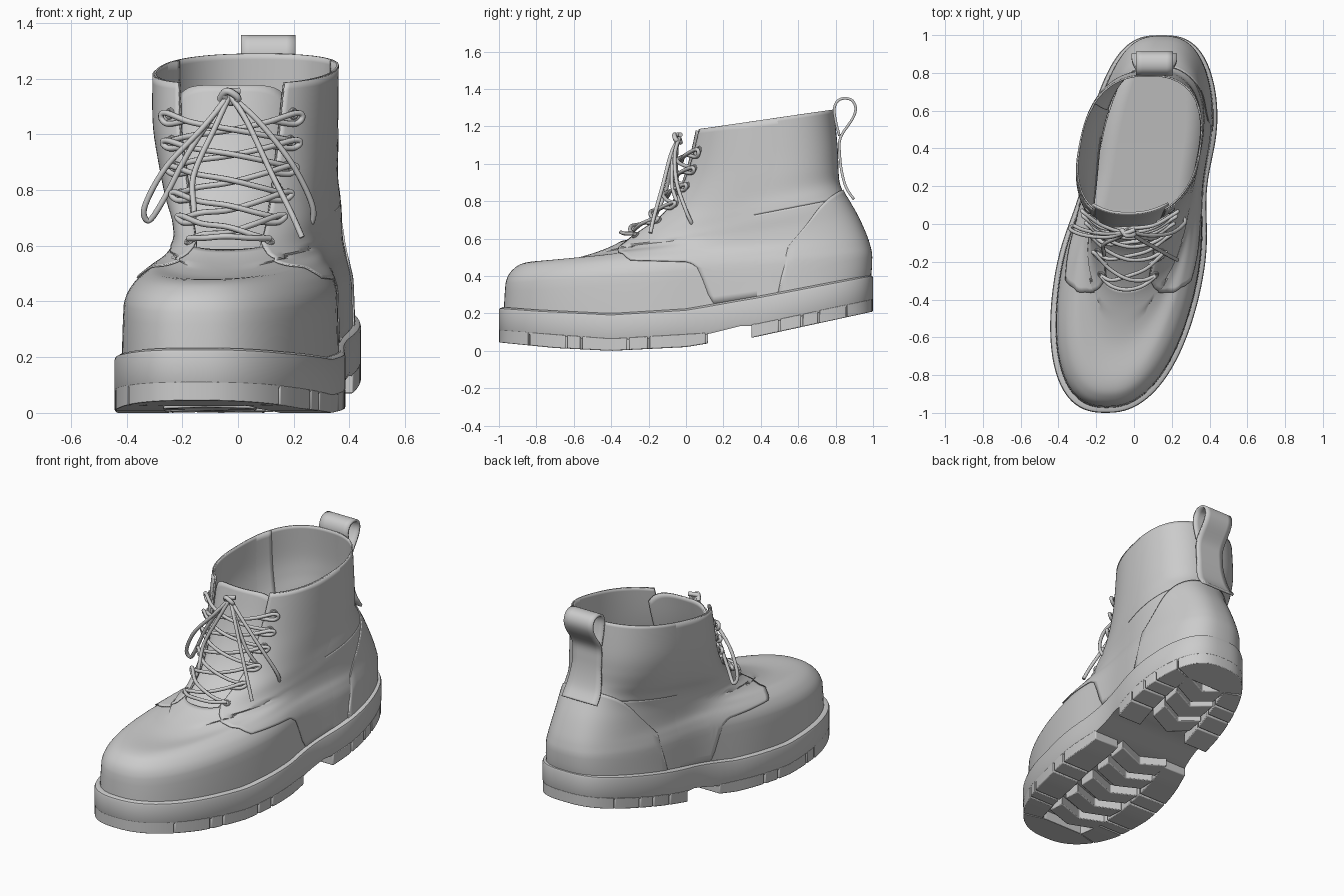
import bpy, bmesh
from math import cos, sin, pi, acos, exp
from mathutils import Vector

if "Cube" in bpy.data.objects:
    bpy.data.objects.remove(bpy.data.objects["Cube"])

# ---------- helpers ----------
def lerp_table(tab, t):
    if t <= tab[0][0]:
        return tab[0][1]
    for (a, p), (b, q) in zip(tab, tab[1:]):
        if t <= b:
            return p + (q - p) * (t - a) / (b - a)
    return tab[-1][1]

def catmull(pts, t):
    i = min(max(int(t), 0), len(pts) - 2)
    f = t - i
    a, b, c, d = (pts[min(max(k, 0), len(pts) - 1)] for k in (i - 1, i, i + 1, i + 2))
    return [q + .5 * f * (r - p + f * (2*p - 5*q + 4*r - s + f * (3*(q - r) + s - p)))
            for p, q, r, s in zip(a, b, c, d)]

def smooth_path(pts, n=8):
    m = (len(pts) - 1) * n
    return [Vector(catmull(pts, i / n)) for i in range(m + 1)]

def add_mesh(name, verts, faces, fix=False, angle=40):
    bm = bmesh.new()
    vs = [bm.verts.new(v) for v in verts]
    for f in faces:
        bm.faces.new([vs[i] for i in f])
    bmesh.ops.remove_doubles(bm, verts=bm.verts, dist=1e-5)
    if fix:
        bmesh.ops.recalc_face_normals(bm, faces=bm.faces)
    me = bpy.data.meshes.new(name)
    bm.to_mesh(me)
    bm.free()
    ob = bpy.data.objects.new(name, me)
    bpy.context.collection.objects.link(ob)
    bpy.ops.object.select_all(action='DESELECT')
    ob.select_set(True)
    bpy.context.view_layer.objects.active = ob
    bpy.ops.object.shade_smooth_by_angle(angle=angle * pi / 180)
    return ob

def grid(name, fn, nu, nv, thick):
    verts = [fn(i / nu, j / nv) for j in range(nv + 1) for i in range(nu + 1)]
    w = nu + 1
    faces = [(j*w + i, j*w + i + 1, j*w + w + i + 1, j*w + w + i) for j in range(nv) for i in range(nu)]
    ob = add_mesh(name, verts, faces)
    m = ob.modifiers.new("thickness", 'SOLIDIFY')
    m.thickness, m.offset = thick, -1
    return ob

# ---------- foot shape ----------
SOLE_TOP = [(-1, .235), (-.8, .22), (-.4, .20), (0, .225), (.4, .295), (1, .41)]
SOLE_LOW = [(-1, .045), (-.7, .015), (-.4, 0), (0, .02), (.12, .04), (.33, .065), (1, .21)]
BODY_LOW = [(-1, .10), (-.4, .055), (.1, .085), (.3, .135), (.36, .13), (1, .265)]

def outline(u, yf, yb, wf, wb, n, shift=0):
    c, f = cos(u), (1 - cos(u)) / 2
    y = yf + (yb - yf) * f
    w = wf + (wb - wf) * f * f * (3 - 2*f)
    w *= 1 - .12 * max(0, -yf) * exp(-((y - .2) / .25) ** 2)
    if c > 0 and yf < -.5:
        n -= .35          # rounder toe than heel
    dx = w * max(0, 1 - abs(c) ** n) ** (1 / n) * (1 if sin(u) >= 0 else -1)
    ax = .02 + .17*y - .045 * max(0, y) ** 3 + shift
    return ax, dx, y

# front y, front z, back y, back z, front width, back width, exponent, x shift
RINGS = [(-.975, .22, .98, .39, .395, .335, 2.75, 0), (-.965, .36, .99, .50, .39, .325, 2.75, 0),
         (-.925, .435, .98, .56, .355, .315, 2.7, 0), (-.84, .475, .96, .62, .30, .305, 2.65, 0),
         (-.62, .49, .92, .71, .265, .30, 2.5, 0), (-.42, .55, .875, .79, .25, .30, 2.4, 0),
         (-.28, .63, .84, .85, .26, .30, 2.4, -.01), (-.15, .73, .82, .91, .285, .305, 2.4, -.03),
         (-.06, .87, .815, .99, .305, .315, 2.4, -.045), (-.01, 1.01, .81, 1.10, .32, .32, 2.4, -.055),
         (.03, 1.18, .79, 1.29, .325, .32, 2.4, -.055)]

def surf(u, v):
    yf, zf, yb, zb, wf, wb, n, s = catmull(RINGS, v)
    ax, dx, y = outline(u, yf, yb, wf, wb, n, s)
    z = zf + (zb - zf) * (1 - cos(u)) / 2
    if v < 1:
        z += (1 - v) * (lerp_table(SOLE_TOP, y) - .02 - z)
    return Vector((ax + dx, y, z))

def over(u, v, d):
    e = .04
    n = (surf(u + e, v) - surf(u - e, v)).cross(surf(u, min(v + e, 10)) - surf(u, max(v - e, 0)))
    return surf(u, v) + n.normalized() * d

# ---------- upper ----------
edge = lambda v: .36 + .14 * (v - 5.5) / 4.5
grid("vamp", lambda s, t: surf(s * 2*pi, t * 5.5), 96, 33, .008)

def shaft(s, t):
    v = 5.5 + 4.5 * t
    return surf(edge(v) + s * (2*pi - 2 * edge(v)), v)
grid("shaft", shaft, 88, 28, .008)

grid("tongue", lambda s, t: over((s - .5) * 1.25, 4.9 + t * (5.12 - .5 * abs(2*s - 1) ** 3), -.022), 24, 24, .012)

# side panels overlapping the vamp, and the heel counter
QUARTER = [(0, 1.24), (2.1, 1.22), (3, 1.12), (4, .85), (5, .5), (5.6, .37), (10, .5)]
for side, name in ((1, "quarter_right"), (-1, "quarter_left")):
    def quarter(s, t, side=side):
        q = s if side > 0 else 1 - s
        lo = lerp_table([(0, 2.1), (.35, 1.6), (.5, .2), (1, .2)], q)
        v = lo + t * (9.98 - lo)
        u0 = lerp_table(QUARTER, v)
        return over(side * (u0 + q * (2.2 - u0)), v, .008 - .014 * q * q)
    grid(name, quarter, 30, 40, .006)

grid("heel_counter", lambda s, t: over(pi + (s - .5) * 2.1, .1 + t * (6 * max(0, 1 - abs(2*s - 1) ** 3) ** .5 + .05), .006),
     40, 20, .006)

# ---------- insole ----------
def insole(s, t):
    ax, dx, y = outline(s * pi, -.9, .92, .34, .28, 2.6)
    return Vector((ax + dx * (1 - 2*t), y, lerp_table(SOLE_TOP, y) + .025))
grid("insole", lambda s, t: insole(1 - s, t), 40, 6, .02)
def pad(s, t):
    ax, dx, y = outline(s * pi, -.8, .58, .24, .19, 2.3)
    return Vector((ax + dx * (1 - 2*t), y, lerp_table(SOLE_TOP, y) + .032))
grid("insole_pad", lambda s, t: pad(1 - s, t), 40, 6, .01)

# ---------- sole ----------
def sole_pt(u, inset=0):
    ax, dx, y = outline(u, -1 + inset, 1 - inset, .42 - inset, .36 - inset, 2.8)
    return ax + dx, y

N = 128
verts, faces = [], []
for inset, k in ((.02, 0), (.004, .06), (0, .14), (0, .9), (.006, 1)):
    for i in range(N):
        x, y = sole_pt(2*pi*i / N, inset)
        top, low = lerp_table(SOLE_TOP, y), lerp_table(BODY_LOW, y)
        verts.append((x, y, top + (low - top) * k))
for r in range(4):
    faces += [(r*N + i, r*N + (i+1) % N, r*N + N + (i+1) % N, r*N + N + i) for i in range(N)]
for b in (0, 4 * N):
    faces += [(b + i, b + i + 1, b + (N - i - 1) % N, b + (N - i) % N) for i in range(1, N//2 - 1)]
    faces += [(b, b + 1, b + N - 1), (b + N//2 - 1, b + N//2, b + N//2 + 1)]
add_mesh("sole", verts, faces, True, 35)

# tread lugs: prisms between two polylines
def lug(name, a, b):
    n, vs, fs = len(a), [], []
    for pts in (a, b):
        for x, y in pts:
            vs += [(x, y, lerp_table(SOLE_LOW, y)), (x, y, lerp_table(BODY_LOW, y) + .012)]
    for i in range(n - 1):
        p, q = 2*i, 2*n + 2*i
        fs += [(p, p+2, q+2, q), (p+1, p+3, q+3, q+1), (p, p+1, p+3, p+2), (q, q+1, q+3, q+2)]
    for p in (0, 2*n - 2):
        fs.append((p, p+1, 2*n + p + 1, 2*n + p))
    ob = add_mesh(name, vs, fs, True, 35)
    m = ob.modifiers.new("bevel", 'BEVEL')
    m.width, m.segments, m.limit_method = .005, 2, 'ANGLE'

def inner(u):
    ax, dx, y = outline(u, -1, 1, .42, .36, 2.8)
    return ax + dx * .5, min(max(y, -.8), .82)

def edge_lug(u0, u1, n=8):
    us = [u0 + (u1 - u0) * i / n for i in range(n + 1)]
    lug("edge_lug", [sole_pt(u, .001) for u in us], [inner(u) for u in us])

FRONT = [-.84, -.64, -.56, -.31, -.2, .11]
HEEL = [.345, .5, .62, .71, .86]
for side in (1, -1):
    for row in (FRONT, HEEL):
        for y0, y1 in zip(row, row[1:]):
            edge_lug(side * (acos(-y0) + .006), side * (acos(-y1) - .006))
edge_lug(-acos(.84) + .006, acos(.84) - .006, 20)
edge_lug(acos(-.86) + .006, 2*pi - acos(-.86) - .006, 20)
for y in (-.72, -.54, -.36, -.18, -.02, .42, .56, .7):
    c, w = .02 + .17*y, .17 if y < .2 else .14
    a = [(c - w, y + .03), (c - .02, y - .04), (c + w, y + .03)]
    lug("centre_lug", a, [(x, yy + .11) for x, yy in a])

# ---------- pull tab ----------
TAB = [(.898, .81), (.858, .87), (.834, .95), (.822, 1.05), (.826, 1.14), (.89, 1.24), (.907, 1.295), (.89, 1.337),
       (.85, 1.35), (.812, 1.337), (.793, 1.295), (.80, 1.23), (.82, 1.15)]
tab_path = smooth_path(TAB, 5)
def tab(s, t):
    y, z = tab_path[round(t * (len(tab_path) - 1))]
    w = .098 + .022 * max(0, min(1, (1.0 - z) / .15))
    return Vector((.108 + w * (1 - 2*s), y, z))
ob = grid("pull_tab", tab, 6, len(tab_path) - 1, .014)
ob.modifiers[-1].offset = 0

# ---------- laces ----------
def cord(name, pts, r=.0105):
    cu = bpy.data.curves.new(name, 'CURVE')
    cu.dimensions, cu.bevel_depth, cu.bevel_resolution, cu.use_fill_caps = '3D', r, 2, True
    path = smooth_path(pts)
    sp = cu.splines.new('POLY')
    sp.points.add(len(path) - 1)
    for p, q in zip(sp.points, path):
        p.co = (*q, 1)
        p.radius = 1
    sp.use_smooth = True
    bpy.context.collection.objects.link(bpy.data.objects.new(name, cu))

rows = [(5.65, .46), (6.5, .52), (7.3, .55), (8.0, .58), (8.7, .60), (9.3, .61)]
cord("lace_bottom", [over(f * .46, 5.65, .02 + .02 * (1 - abs(f))) for f in (-1, -.5, 0, .5, 1)])
for (v0, u0), (v1, u1) in zip(rows, rows[1:]):
    for side in (1, -1):
        mid = over(0, (v0 + v1) / 2, .025 + .012 * side)
        cord("lace_cross", [over(side * u0, v0, .015), over(side * u0 * .5, v0 * .75 + v1 * .25, .025), mid,
                            over(-side * u1 * .5, v0 * .25 + v1 * .75, .025), over(-side * u1, v1, .03),
                            over(-side * (u1 + .07), v1 - .1, .03), over(-side * u1, v1 - .2, .018),
                            over(-side * u1 * .6, v1 - .12, .02)])
for v, u in rows:
    for side in (1, -1):
        n = over(side * u, v, 1) - surf(side * u, v)
        bpy.ops.mesh.primitive_torus_add(location=over(side * u, v, .01), rotation=n.to_track_quat('Z', 'Y').to_euler(),
                                         major_radius=.016, minor_radius=.006, major_segments=16, minor_segments=8)
        bpy.context.object.name = "eyelet"

# bow with two loops and two loose ends
K = (-.03, -.035, 1.14)
cord("bow_loop_left", [K, (-.13, -.07, 1.02), (-.26, -.06, .88), (-.335, -.03, .74), (-.32, -.01, .69),
                       (-.27, -.03, .76), (-.18, -.05, .93), (-.08, -.05, 1.08), K])
cord("bow_loop_right", [K, (.07, -.06, 1.05), (.19, -.05, .90), (.265, .0, .75), (.26, .03, .68),
                        (.21, .0, .71), (.12, -.07, .86), (.04, -.07, 1.03), K])
cord("lace_end_left", [K, (-.08, -.07, 1.03), (-.16, -.11, .85), (-.16, -.17, .70), (-.21, -.19, .58)])
cord("lace_end_right", [K, (.03, -.08, 1.05), (.12, -.13, .86), (.19, -.17, .72), (.23, -.19, .63)])
cord("knot", [(-.065, -.03, 1.125), (-.04, -.06, 1.155), (0, -.055, 1.13), (-.03, -.03, 1.115), (-.05, -.05, 1.15),
              (.005, -.03, 1.155)], .013)
